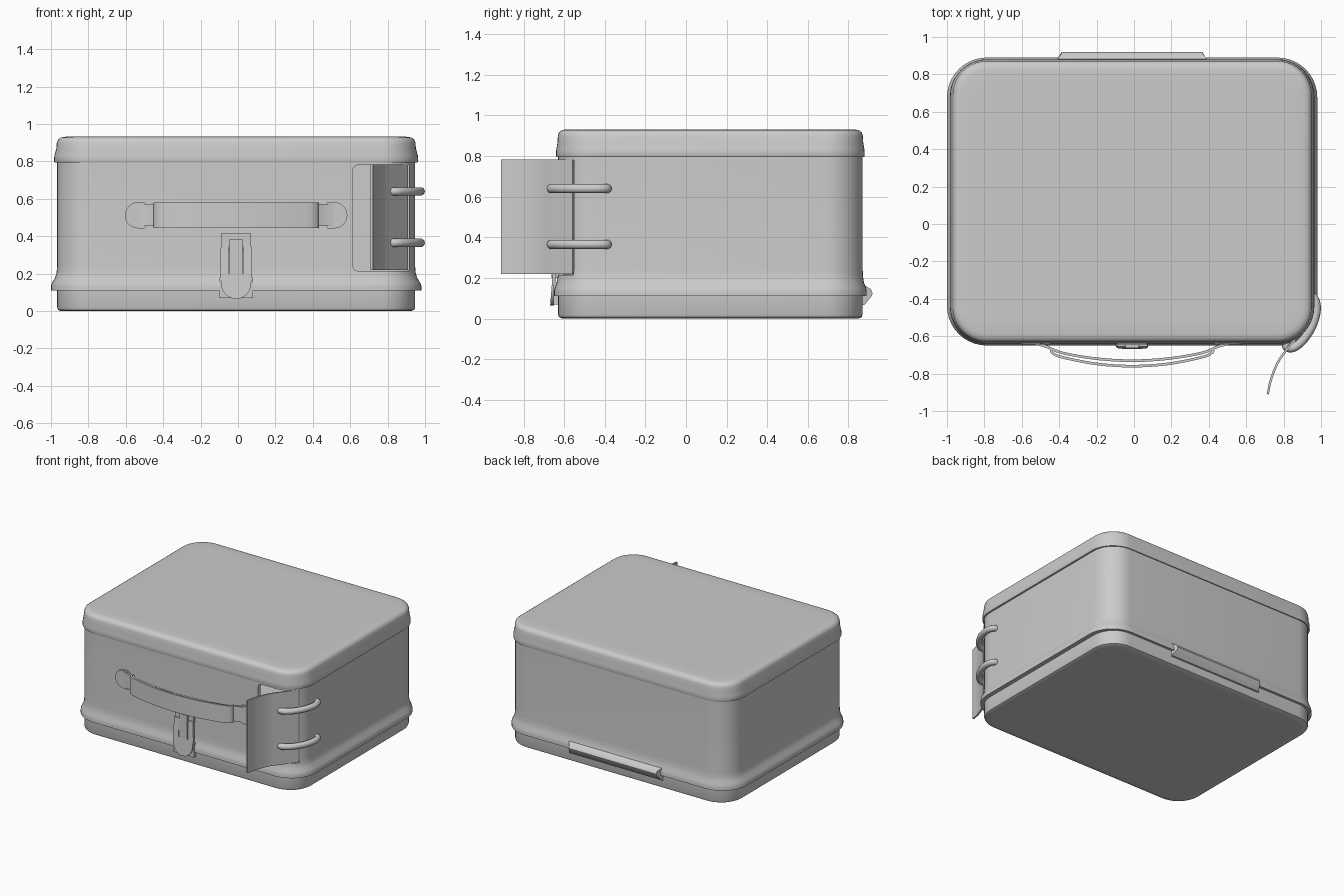
import bpy, bmesh, math
from mathutils import Vector

if "Cube" in bpy.data.objects:
    bpy.data.objects.remove(bpy.data.objects["Cube"])

CX, CY = -0.01, 0.12          # centre of the case in plan
HX, HY, R = 0.957, 0.75, 0.18  # half sizes and corner radius


def make(name, bm, angle=35):
    bmesh.ops.recalc_face_normals(bm, faces=bm.faces)
    me = bpy.data.meshes.new(name)
    bm.to_mesh(me)
    bm.free()
    ob = bpy.data.objects.new(name, me)
    bpy.context.collection.objects.link(ob)
    smooth(ob, angle)
    return ob


def smooth(ob, angle=35):
    bpy.ops.object.select_all(action='DESELECT')
    ob.select_set(True)
    bpy.context.view_layer.objects.active = ob
    bpy.ops.object.shade_smooth_by_angle(angle=math.radians(angle))


def rounded_loop(o, n=10):
    """Rounded rectangle in plan, grown by offset o (less in y)."""
    oy = o * 0.6 if o > 0 else o
    r = R + o
    pts = []
    for k, (sx, sy) in enumerate([(1, 1), (-1, 1), (-1, -1), (1, -1)]):
        for i in range(n + 1):
            a = math.pi / 2 * (k + i / n)
            pts.append((CX + sx * (HX + o - r) + r * math.cos(a),
                        CY + sy * (HY + oy - r) + r * math.sin(a)))
    return pts


def shell(name, profile, closed=False):
    """Sweep an (offset, z) profile round the rounded rectangle."""
    bm = bmesh.new()
    rings = [[bm.verts.new((x, y, z)) for x, y in rounded_loop(o)] for o, z in profile]
    pairs = list(zip(rings, rings[1:]))
    if closed:
        pairs.append((rings[-1], rings[0]))
    else:
        bm.faces.new(rings[0])
        bm.faces.new(rings[-1])
    for a, b in pairs:
        for i in range(len(a)):
            j = (i + 1) % len(a)
            bm.faces.new((a[i], a[j], b[j], b[i]))
    return make(name, bm)


def prism(name, pts, axis, a, b):
    """Extrude a 2D outline along axis from a to b."""
    def co(p, t):
        return {'x': (t, p[0], p[1]), 'y': (p[0], t, p[1]), 'z': (p[0], p[1], t)}[axis]
    bm = bmesh.new()
    lo = [bm.verts.new(co(p, a)) for p in pts]
    hi = [bm.verts.new(co(p, b)) for p in pts]
    bm.faces.new(lo)
    bm.faces.new(hi)
    for i in range(len(pts)):
        j = (i + 1) % len(pts)
        bm.faces.new((lo[i], lo[j], hi[j], hi[i]))
    return make(name, bm)


def spline(pts, n=6):
    """Catmull-Rom samples through the points."""
    p = [Vector(q) for q in pts]
    p = [2 * p[0] - p[1]] + p + [2 * p[-1] - p[-2]]
    out = []
    for a, b, c, d in zip(p, p[1:], p[2:], p[3:]):
        for i in range(n):
            t = i / n
            out.append(0.5 * (2 * b + (c - a) * t + (2 * a - 5 * b + 4 * c - d) * t * t
                              + (3 * b - a - 3 * c + d) * t ** 3))
    return out + [p[-2]]


def strap(name, path, z0, z1, thick):
    """Upright strip of constant thickness along a plan path."""
    s = spline(path)
    left, right = [], []
    for i, q in enumerate(s):
        d = (s[min(i + 1, len(s) - 1)] - s[max(i - 1, 0)]).normalized()
        n = Vector((-d.y, d.x)) * thick / 2
        left.append(q + n)
        right.append(q - n)
    return prism(name, left + right[::-1], 'z', z0, z1)


def mirrored(half):
    return half + [(2 * CX - x, y) for x, y in half[-2::-1]]


def arc(cx, cz, r, a0, a1, n=10):
    return [(cx + r * math.cos(math.radians(a0 + (a1 - a0) * i / n)),
             cz + r * math.sin(math.radians(a0 + (a1 - a0) * i / n))) for i in range(n + 1)]


# base tray
shell("base", [(-0.06, 0.0), (-0.02, 0.0), (-0.005, 0.007), (0, 0.02), (0, 0.135)])

# hollow body wall with flared skirt
body = shell("body", [(-0.03, 0.11), (0.033, 0.11), (0.033, 0.135), (0.028, 0.15),
                      (0.012, 0.175), (0.003, 0.205), (0, 0.24), (0, 0.81), (-0.03, 0.81)], True)

# lid with rolled lower rim and rounded top edge
shell("lid", [(-0.05, 0.795), (0.013, 0.795), (0.017, 0.802), (0.015, 0.83), (0.004, 0.87),
              (0.002, 0.9), (-0.005, 0.917), (-0.02, 0.928), (-0.045, 0.932), (-0.12, 0.932)])

# opening cut through the front right corner
hole = arc(0.64, 0.755, 0.025, 90, 180, 5) + arc(0.64, 0.24, 0.025, 180, 270, 5) \
    + [(0.915, 0.215), (0.915, 0.78)]
cutter = prism("opening_cutter", hole, 'y', -0.8, -0.5)
mod = body.modifiers.new("opening", 'BOOLEAN')
mod.object = cutter
mod.solver = 'EXACT'
bpy.context.view_layer.objects.active = body
bpy.ops.object.modifier_apply(modifier=mod.name)
bpy.data.objects.remove(cutter)
smooth(body)

# bent door standing open
strap("door_flap", [(0.715, -0.91), (0.733, -0.83), (0.772, -0.735), (0.83, -0.655),
                    (0.905, -0.555)], 0.22, 0.783, 0.012)

# two rings that hold the door at the corner
for i, z in enumerate((0.365, 0.64)):
    cu = bpy.data.curves.new("door_ring", 'CURVE')
    cu.dimensions = '3D'
    cu.bevel_depth = 0.023
    cu.bevel_resolution = 3
    cu.use_fill_caps = True
    sp = cu.splines.new('POLY')
    path = spline([(0.935, -0.385), (0.965, -0.40), (0.976, -0.46), (0.953, -0.545),
                   (0.905, -0.62), (0.855, -0.66), (0.82, -0.66), (0.81, -0.64)])
    sp.points.add(len(path) - 1)
    for p, q in zip(sp.points, path):
        p.co = (q.x, q.y, z, 1)
    ring = bpy.data.objects.new(f"door_ring_{i + 1}", cu)
    bpy.context.collection.objects.link(ring)

# carrying handle: inner strap, outer grip and end tabs
strap("handle_strap", mirrored([(-0.53, -0.64), (-0.47, -0.655), (-0.38, -0.69),
                                (-0.2, -0.72), (CX, -0.731)]), 0.455, 0.572, 0.014)
strap("handle_grip", mirrored([(-0.445, -0.665), (-0.435, -0.69), (-0.38, -0.713),
                               (-0.2, -0.748), (CX, -0.76)]), 0.445, 0.58, 0.014)
tab = arc(-0.535, 0.512, 0.07, 90, 270, 12) + [
    (-0.50, 0.442), (-0.48, 0.465), (-0.45, 0.465), (-0.45, 0.559), (-0.48, 0.559), (-0.50, 0.582)]
prism("handle_tab_left", tab, 'y', -0.645, -0.62)
prism("handle_tab_right", [(2 * CX - x, z) for x, z in tab], 'y', -0.645, -0.62)

# front latch: keeper, forked lever with round foot, tongue
prism("latch_keeper", [(-0.09, 0.33), (0.07, 0.33), (0.07, 0.415), (-0.09, 0.415)],
      'y', -0.646, -0.62)
prism("latch_plate", [(-0.1, 0.07), (0.08, 0.07), (0.08, 0.18), (-0.1, 0.18)],
      'y', -0.653, -0.62)
fork = arc(CX, 0.145, 0.08, 180, 360, 14) + [
    (0.076, 0.2), (0.072, 0.345), (0.03, 0.345), (0.03, 0.2), (-0.05, 0.2), (-0.05, 0.345),
    (-0.092, 0.345), (-0.096, 0.2)]
lever = prism("latch_lever", fork, 'y', -0.654, -0.636)
for v in lever.data.vertices:      # foot leans outward
    v.co.y -= max(0, 0.25 - v.co.z) * 0.08
prism("latch_tongue", [(-0.045, 0.2), (0.025, 0.2), (0.025, 0.385), (-0.045, 0.385)],
      'y', -0.662, -0.625)

# rear hinge cover with tapered ends
hinge = prism("rear_hinge", [(0.85, 0.175), (0.882, 0.163), (0.91, 0.145), (0.919, 0.125),
                             (0.914, 0.11), (0.88, 0.068), (0.85, 0.06)], 'x', -0.41, 0.39)
for v in hinge.data.vertices:
    if v.co.y > 0.9:
        v.co.x += 0.022 if v.co.x < 0 else -0.022
